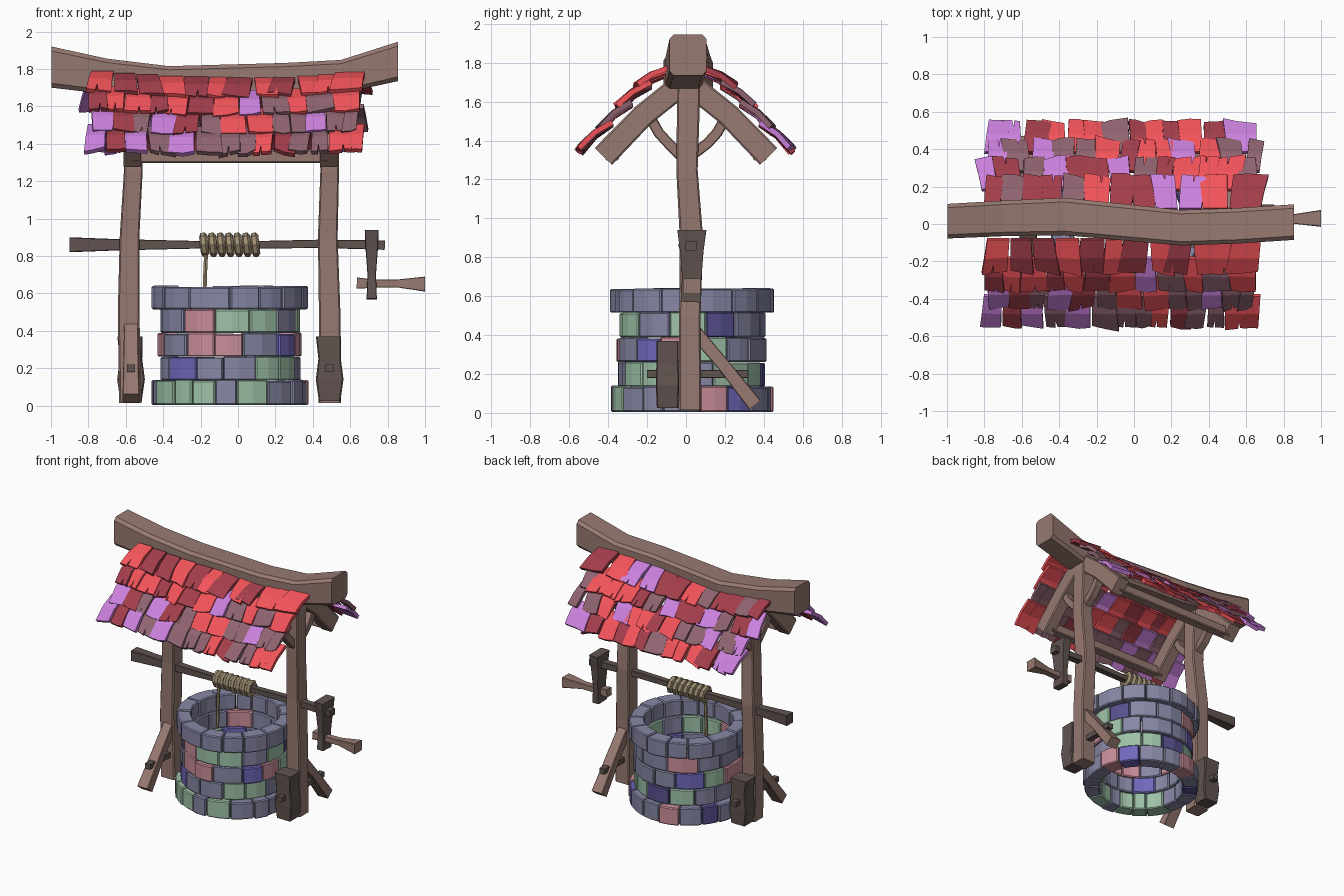
import bpy, bmesh, math, random
from mathutils import Vector

if "Cube" in bpy.data.objects:
    bpy.data.objects.remove(bpy.data.objects["Cube"])

random.seed(11)
R = random.uniform


def material(name, rgb):
    m = bpy.data.materials.new(name)
    m.diffuse_color = [(c / 255) ** 2.2 for c in rgb] + [1]
    m.use_nodes = True
    m.node_tree.nodes["Principled BSDF"].inputs["Base Color"].default_value = m.diffuse_color
    return m


WOOD = material("wood", (150, 121, 113))
DARK = material("dark_wood", (96, 84, 80))
ROPE = material("rope", (158, 142, 114))
STONES = [material("stone_" + n, c) for n, c in (
    ("grey", (134, 134, 164)), ("violet", (112, 104, 186)), ("pink", (200, 140, 152)),
    ("green", (156, 192, 166)), ("indigo", (88, 82, 142)))]
SHINGLES = [material("shingle_" + n, c) for n, c in (
    ("red", (242, 84, 90)), ("dark_red", (162, 64, 76)),
    ("brown", (142, 100, 112)), ("purple", (202, 128, 220)))]


def finish(name, bm, mats):
    me = bpy.data.meshes.new(name)
    bm.to_mesh(me)
    bm.free()
    for m in mats:
        me.materials.append(m)
    ob = bpy.data.objects.new(name, me)
    bpy.context.collection.objects.link(ob)
    return ob


def bar(name, pts, sizes, side, mat, chamfer=0.1, cut=None):
    """Chamfered timber along a path; sizes are (along side, across), cut fixes the end direction."""
    pts, u = [Vector(p) for p in pts], Vector(side)
    k = 1 - 2 * chamfer
    prof = [(1, -k), (1, k), (k, 1), (-k, 1), (-1, k), (-1, -k), (-k, -1), (k, -1)]
    bm, rings = bmesh.new(), []
    for i, p in enumerate(pts):
        t = Vector(cut) if cut else pts[min(i + 1, len(pts) - 1)] - pts[max(i - 1, 0)]
        v = t.cross(u).normalized()
        a, b = sizes[i] if len(sizes) > 1 else sizes[0]
        rings.append([bm.verts.new(p + u * x * a / 2 + v * y * b / 2) for x, y in prof])
    for q, r in zip(rings, rings[1:]):
        for j in range(8):
            bm.faces.new((q[j], q[j - 1], r[j - 1], r[j]))
    bm.faces.new(rings[0])
    bm.faces.new(rings[-1][::-1])
    bmesh.ops.recalc_face_normals(bm, faces=bm.faces[:])
    return finish(name, bm, [mat])


X, Y = (1, 0, 0), (0, 1, 0)


# Stone courses of the well shaft
def course(name, z0, z1, r_in, r_out, count, start):
    bm = bmesh.new()
    weights = [1 + R(-0.28, 0.28) for _ in range(count)]
    ang = start
    for w in weights:
        step = w / sum(weights) * math.tau
        ro, top = r_out + R(-0.008, 0.008), z1 + R(-0.006, 0.004)
        mat = random.choices(range(5), (9, 1.3, 3, 3, 1))[0] if z0 < 0.5 else 0
        rings = []
        for f in (0, 0.5, 1):
            a = ang + 0.004 + f * (step - 0.008)
            rings.append([bm.verts.new((-0.043 + r * math.cos(a), 0.03 + r * math.sin(a), z))
                          for r, z in ((r_in, z0), (ro, z0), (ro, top), (r_in, top))])
        faces = [bm.faces.new(rings[0]), bm.faces.new(rings[2][::-1])]
        for q, r in zip(rings, rings[1:]):
            faces += [bm.faces.new((q[j], q[j - 1], r[j - 1], r[j])) for j in range(4)]
        for f in faces:
            f.material_index = mat
        ang += step
    bmesh.ops.recalc_face_normals(bm, faces=bm.faces[:])
    mod = finish(name, bm, STONES).modifiers.new("bevel", "BEVEL")
    mod.width, mod.segments, mod.limit_method = 0.007, 1, 'ANGLE'
    mod.angle_limit = math.radians(40)


course("well_base", 0.004, 0.137, 0.305, 0.416, 17, 0.1)
course("well_course_1", 0.135, 0.262, 0.295, 0.375, 13, 0.3)
course("well_course_2", 0.262, 0.388, 0.295, 0.38, 13, 0.5)
course("well_course_3", 0.388, 0.518, 0.295, 0.376, 12, 0.2)
course("well_rim", 0.515, 0.64, 0.31, 0.416, 14, 0.0)

# Posts
SECTION = [(0.12, 0.115), (0.115, 0.11), (0.105, 0.12), (0.1, 0.11), (0.1, 0.12)]
bar("left_post", [(-0.575, 0.02, 0.015), (-0.585, 0.02, 0.5), (-0.58, 0.028, 0.9),
                  (-0.56, 0.005, 1.25), (-0.56, 0.015, 1.7)], SECTION, X, WOOD, 0.07)
bar("right_post", [(0.49, 0.02, 0.015), (0.49, 0.02, 0.5), (0.48, 0.028, 0.9),
                   (0.49, 0.005, 1.25), (0.485, 0.015, 1.7)], SECTION, X, WOOD, 0.07)

# Foot block, slanted brace and peg at each post, turned half round on the left
for side, x, s in (("right", 0.49, 1), ("left", -0.572, -1)):
    y = lambda d: 0.02 + s * d
    bar(side + "_foot_block", [(x, y(-0.115), 0.025), (x, y(-0.115), 0.14),
                               (x, y(-0.115), 0.25), (x - 0.006, y(-0.115), 0.37)],
        [(0.115, 0.11), (0.148, 0.12), (0.12, 0.115), (0.135, 0.115)], X, DARK, 0.05)
    bar(side + "_foot_brace", [(x, y(0.02), 0.425), (x, y(0.17), 0.25), (x, y(0.335), 0.04)],
        [(0.075, 0.07), (0.08, 0.065), (0.09, 0.075)], X, WOOD, 0.05)
    bar(side + "_foot_peg", [(x, y(-0.22), 0.2), (x, y(0.30), 0.2)], [(0.045, 0.04)], X, DARK, 0.05)

# Ridge beam with upright end cuts
bar("ridge_beam", [(-0.998, 0.015, 1.81), (-0.7, 0.03, 1.76), (-0.37, 0.04, 1.725),
                   (0.25, -0.02, 1.742), (0.55, -0.01, 1.758), (0.855, 0.01, 1.84)],
    [(0.185, 0.22), (0.19, 0.19), (0.2, 0.18), (0.19, 0.18), (0.19, 0.18), (0.19, 0.21)],
    Y, WOOD, 0.11, X)

# Rafters, curved braces and purlins
for s, front in ((-1, "front"), (1, "back")):
    for x, side in ((-0.565, "left"), (0.485, "right")):
        bar(f"{front}_{side}_rafter", [(x, s * 0.02, 1.69), (x, s * 0.22, 1.53),
                                       (x, s * 0.425, 1.318)],
            [(0.095, 0.12), (0.09, 0.12), (0.095, 0.125)], X, WOOD, 0.07)
        bar(f"{front}_{side}_curved_brace",
            [(x, s * 0.03, 1.325), (x, 0.01 + s * 0.1, 1.385),
             (x, 0.01 + s * 0.15, 1.44), (x, 0.01 + s * 0.2, 1.53)],
            [(0.06, 0.055)], X, WOOD)
    bar(front + "_purlin", [(-0.56, s * 0.38, 1.333), (0.48, s * 0.38, 1.333)],
        [(0.07, 0.07)], Y, WOOD)

# Roof shingles: each row is (top y, top z, bottom y, bottom z)
ROWS = [(0.08, 1.745, 0.25, 1.645), (0.18, 1.675, 0.345, 1.55),
        (0.28, 1.58, 0.44, 1.445), (0.38, 1.48, 0.54, 1.345)]


def shingle(bm, x, w, row, s, rank):
    y0, z0, y1, z1 = row
    lift = (0.04 - 0.008 * rank) * ((x + w / 2 + 0.07) / 0.75) ** 2
    skew, raised, mat = R(-0.035, 0.03), R(0, 0.008), random.choices(range(4), (4, 4, 3, 2.2))[0]
    tilt = R(-0.015, 0.015)

    def at(u, t):
        bulge = 0.01 * (1 - abs(2 * t - 1)) + raised * t + tilt * (u - 0.5) * t
        return bm.verts.new((x + u * w + skew * t, s * (y0 + (y1 - y0) * t + bulge),
                             z0 + (z1 - z0) * t + bulge + lift))
    a, b, c, d = at(0.03, 0), at(0.97, 0), at(1.0, 0.5), at(0, 0.5)
    slant = R(-0.08, 0.08)
    end = [(1.04, 1 + slant + R(-0.03, 0.03))]
    if random.random() < 0.25:   # split in the lower edge
        n = R(0.3, 0.7)
        end += [(n + 0.05, 1.0), (n, R(0.7, 0.82)), (n - 0.05, 1.02)]
    else:
        end += [(R(0.3, 0.7), 1 + R(-0.02, 0.06))]
    end += [(-0.02, 1 - slant + R(-0.03, 0.03))]
    for f in (bm.faces.new((a, b, c, d)), bm.faces.new([d, c] + [at(*p) for p in end])):
        f.normal_update()
        if f.normal.z < 0:
            f.normal_flip()
        f.material_index = mat


for s, front in ((-1, "front"), (1, "back")):
    for rank, row in enumerate(ROWS):
        bm = bmesh.new()
        x, stop = -0.80 + R(-0.025, 0.02), 0.67 + R(-0.02, 0.015)
        while x < stop - 0.05:
            w = R(0.085, 0.145)
            if stop - x - w < 0.06:
                w = stop - x
            shingle(bm, x, w, row, s, rank)
            x += w
        ob = finish(f"{front}_shingle_row_{rank + 1}", bm, SHINGLES)
        mod = ob.modifiers.new("thickness", "SOLIDIFY")
        mod.thickness, mod.offset = 0.027, 0

# Windlass axle, crank arm and handle
bar("axle", [(-0.9, 0.025, 0.86), (-0.64, 0.025, 0.86), (-0.2, 0.025, 0.86),
             (0.1, 0.025, 0.86), (0.45, 0.025, 0.865), (0.785, 0.025, 0.858)],
    [(0.08, 0.08), (0.06, 0.06), (0.045, 0.04), (0.045, 0.04), (0.05, 0.045), (0.06, 0.05)],
    Y, DARK, 0.05)
bar("crank_arm", [(0.715, 0.03, 0.94), (0.715, 0.03, 0.83), (0.715, 0.03, 0.7), (0.715, 0.025, 0.57)],
    [(0.075, 0.15), (0.065, 0.12), (0.045, 0.1), (0.055, 0.105)], X, DARK, 0.05)
bar("crank_handle", [(0.635, 0.025, 0.655), (0.75, 0.025, 0.652), (0.85, 0.027, 0.653), (1.0, 0.03, 0.65)],
    [(0.06, 0.06), (0.05, 0.042), (0.05, 0.042), (0.09, 0.08)], Y, WOOD, 0.05)


# Rope coils round the axle and the hanging end
def rope(name, paths, thickness, cyclic):
    cu = bpy.data.curves.new(name, 'CURVE')
    cu.dimensions, cu.bevel_depth, cu.bevel_resolution = '3D', thickness, 1
    cu.use_fill_caps = True
    for pts in paths:
        sp = cu.splines.new('POLY')
        sp.points.add(len(pts) - 1)
        for q, p in zip(sp.points, pts):
            q.co = (*p, 1)
        sp.use_smooth, sp.use_cyclic_u = False, cyclic
    cu.materials.append(ROPE)
    bpy.context.collection.objects.link(bpy.data.objects.new(name, cu))


rope("rope_coils", [[(-0.181 + 0.0455 * k + 0.005 * math.cos(i * math.tau / 8),
                      0.025 + 0.045 * math.sin(i * math.tau / 8),
                      0.86 - 0.045 * math.cos(i * math.tau / 8)) for i in range(8)]
                    for k in range(7)], 0.0225, True)
rope("hanging_rope", [[(-0.17, 0.01, 0.83), (-0.175, 0.01, 0.72), (-0.182, 0.01, 0.5)]], 0.012, False)
